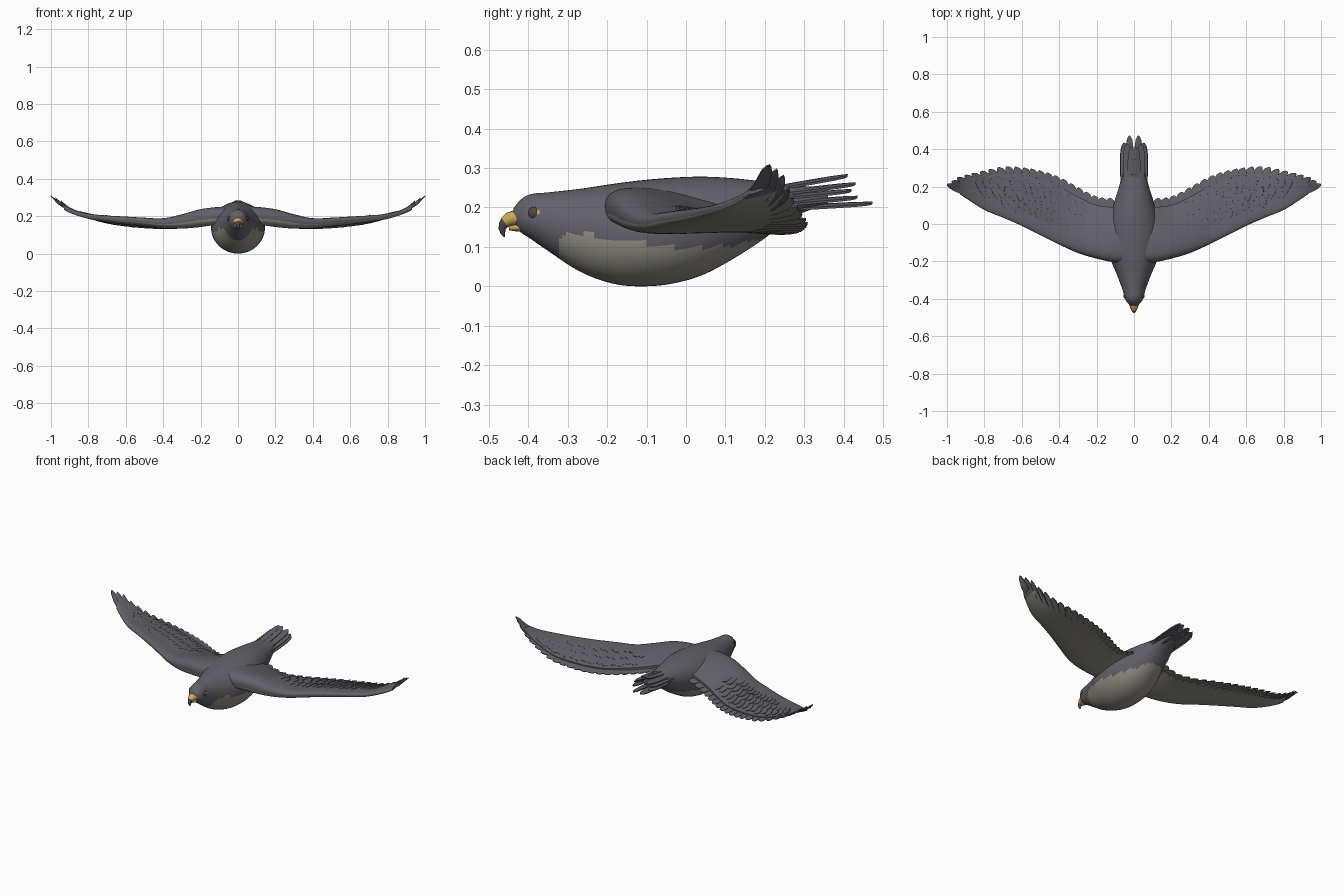
import bpy, bmesh
from math import sin, cos, pi, sqrt
from mathutils import Vector

cube = bpy.data.objects.get("Cube")
if cube:
    bpy.data.objects.remove(cube, do_unlink=True)


def material(name, r, g, b):
    m = bpy.data.materials.new(name)
    m.use_nodes = True
    m.diffuse_color = (r, g, b, 1)
    bsdf = m.node_tree.nodes["Principled BSDF"]
    bsdf.inputs["Base Color"].default_value = (r, g, b, 1)
    bsdf.inputs["Roughness"].default_value = 0.8
    return m


SLATE = material("slate_plumage", 0.125, 0.12, 0.14)
PALE = material("pale_plumage", 0.29, 0.28, 0.24)
YELLOW = material("beak_yellow", 0.6, 0.39, 0.1)
DARK = material("hook_grey", 0.07, 0.068, 0.08)


def curve(table, x):
    """Smooth interpolation of table rows keyed by their first value."""
    x = min(max(x, table[0][0]), table[-1][0])
    i = 0
    while i < len(table) - 2 and x > table[i + 1][0]:
        i += 1
    a, b = table[i], table[i + 1]
    p, n = table[max(i - 1, 0)], table[min(i + 2, len(table) - 1)]
    h = b[0] - a[0]
    t = (x - a[0]) / h
    out = []
    for k in range(1, len(a)):
        ma = (b[k] - p[k]) / (b[0] - p[0]) * h
        mb = (n[k] - a[k]) / (n[0] - a[0]) * h
        d = b[k] - a[k]
        out.append(a[k] + t * (ma + t * (3 * d - 2 * ma - mb + t * (ma + mb - 2 * d))))
    return out


def finish(name, bm, mats, mirror=False, smooth=True):
    mesh = bpy.data.meshes.new(name)
    bm.to_mesh(mesh)
    bm.free()
    for m in mats:
        mesh.materials.append(m)
    obj = bpy.data.objects.new(name, mesh)
    bpy.context.collection.objects.link(obj)
    if smooth:
        bpy.ops.object.select_all(action='DESELECT')
        obj.select_set(True)
        bpy.context.view_layer.objects.active = obj
        bpy.ops.object.shade_smooth_by_angle(angle=0.9)
    if mirror:
        obj.modifiers.new("Mirror", 'MIRROR')
    return obj


def loft(name, rings, mats, rule=None, mirror=False):
    """Skin closed rings, cap both ends, colour faces by rule(centre, normal)."""
    bm = bmesh.new()
    rows = [[bm.verts.new(p) for p in ring] for ring in rings]
    n = len(rows[0])
    for a, b in zip(rows, rows[1:]):
        for i in range(n):
            j = (i + 1) % n
            bm.faces.new((a[i], a[j], b[j], b[i]))
    bm.faces.new(rows[0])
    bm.faces.new(rows[-1])
    bmesh.ops.recalc_face_normals(bm, faces=bm.faces)
    if rule:
        for f in bm.faces:
            f.material_index = int(rule(f.calc_center_median(), f.normal))
    return finish(name, bm, mats, mirror)


# Body and head: y, top, bottom, half width
BODY = [(-0.437, 0.198, 0.16, 0.018), (-0.42, 0.219, 0.138, 0.037),
        (-0.396, 0.233, 0.122, 0.049), (-0.35, 0.238, 0.09, 0.062),
        (-0.27, 0.247, 0.038, 0.092), (-0.19, 0.259, 0.008, 0.125),
        (-0.12, 0.268, 0, 0.141), (-0.04, 0.275, 0.006, 0.143),
        (0.04, 0.278, 0.028, 0.13), (0.12, 0.274, 0.07, 0.105),
        (0.2, 0.265, 0.122, 0.08), (0.26, 0.257, 0.17, 0.065),
        (0.36, 0.25, 0.21, 0.045)]
BELLY = [(-0.33, 0.1), (-0.3, 0.135), (-0.25, 0.13), (-0.15, 0.112),
         (0, 0.1), (0.1, 0.102), (0.2, 0.125)]


def body_ring(y, n=48):
    top, bottom, w = curve(BODY, y)
    mid, h = (top + bottom) / 2, (top - bottom) / 2
    return [Vector((w * cos(2 * pi * i / n), y, mid + h * sin(2 * pi * i / n))) for i in range(n)]


def is_belly(c, normal):
    line = curve(BELLY, c.y)[0] + 0.004 * sin(c.y * 95)
    return -0.32 < c.y < 0.195 and c.z < line


loft("body", [body_ring(-0.437 + 0.797 * i / 90) for i in range(91)], [SLATE, PALE], is_belly)


# Beak: path points of y, z, half width, half height
def beak_part(name, path, mat, n=16):
    rings = []
    for i, (y, z, w, h) in enumerate(path):
        a, b = path[max(i - 1, 0)], path[min(i + 1, len(path) - 1)]
        d = Vector((0, b[0] - a[0], b[1] - a[1])).normalized()
        up = Vector((0, d.z, -d.y))
        rings.append([Vector((w * cos(2 * pi * k / n), y, z)) + up * h * sin(2 * pi * k / n)
                      for k in range(n)])
    loft(name, rings, [mat])


beak_part("upper_beak", [(-0.4, 0.17, 0.034, 0.024), (-0.43, 0.174, 0.027, 0.021),
                         (-0.448, 0.17, 0.02, 0.018), (-0.46, 0.162, 0.014, 0.014)], YELLOW)
beak_part("beak_hook", [(-0.456, 0.165, 0.0145, 0.0145), (-0.463, 0.156, 0.012, 0.012),
                        (-0.466, 0.145, 0.009, 0.009), (-0.464, 0.135, 0.006, 0.006),
                        (-0.46, 0.125, 0.001, 0.001)], DARK)
beak_part("lower_beak", [(-0.405, 0.15, 0.026, 0.012), (-0.43, 0.149, 0.019, 0.01),
                         (-0.449, 0.147, 0.008, 0.005)], YELLOW)


# Eyes with a yellow lid behind each
def ball(name, centre, size, mat):
    bm = bmesh.new()
    bmesh.ops.create_uvsphere(bm, u_segments=20, v_segments=12, radius=1)
    for v in bm.verts:
        v.co = Vector([c + s * p for c, s, p in zip(centre, size, v.co)])
    finish(name, bm, [mat], mirror=True)


ball("eye", (0.045, -0.386, 0.186), (0.011, 0.014, 0.016), DARK)
ball("eye_lid", (0.046, -0.374, 0.185), (0.009, 0.012, 0.012), YELLOW)

# Wings: x, leading y, trailing y, top, bottom, trailing z
WING = [(0, -0.205, 0.135, 0.25, 0.15, 0.2), (0.1, -0.205, 0.138, 0.25, 0.15, 0.19),
        (0.2, -0.185, 0.148, 0.243, 0.142, 0.155), (0.3, -0.155, 0.195, 0.215, 0.135, 0.14),
        (0.4, -0.11, 0.25, 0.192, 0.137, 0.136), (0.5, -0.06, 0.285, 0.196, 0.15, 0.14),
        (0.6, -0.01, 0.302, 0.201, 0.16, 0.15), (0.7, 0.034, 0.307, 0.206, 0.172, 0.165),
        (0.8, 0.075, 0.287, 0.213, 0.186, 0.195), (0.9, 0.138, 0.262, 0.235, 0.216, 0.245),
        (0.95, 0.172, 0.245, 0.262, 0.247, 0.285), (1, 0.205, 0.212, 0.312, 0.306, 0.308)]


def wing_point(x, t, side):
    """Point at span x and chord t; side is 1 above, 0 on the camber, -1 below."""
    lead, trail, top, bottom, z_end = curve(WING, x)
    mid, half = (top + bottom) / 2, (top - bottom) / 2
    bump = 4 * (sqrt(t) - t) * half * (1 if side > 0 else 1 - 0.9 * t)
    z = mid + (z_end - mid) * t + side * (bump + 0.002)
    return Vector((x, lead + (trail - lead) * t, z))


def drape(side, lift=0.0):
    """Height function that lays a feather on the wing."""
    def height(x, y, s):
        lead, trail = curve(WING, x)[:2]
        t = min(max((y - lead) / max(trail - lead, 0.01), 0), 1)
        return wing_point(x, t, side).z + lift * (2 * s - 1)
    return height


def wing_ring(x):
    chord = [0.86 * (i / 16) ** 2 for i in range(17)]
    return [wing_point(x, t, 1) for t in chord] + [wing_point(x, t, -1) for t in chord[:0:-1]]


loft("wing", [wing_ring(0.03 + 0.9 * i / 40) for i in range(41)], [SLATE, PALE],
     lambda c, n: n.z < -0.25 and c.x < 0.9, mirror=True)

# Feathers: tapered blades, thickened, dark above and pale or dark below
BLADE = [(0, 0.6), (0.25, 0.9), (0.5, 1), (0.7, 1), (0.85, 0.9), (0.94, 0.65), (0.985, 0.3), (1, 0.06)]


def feather(bm, base, tip, width, height, tilt=0.003):
    base, tip = Vector(base), Vector(tip)
    d = (tip - base).normalized()
    side = Vector((d.y, -d.x))
    rows = []
    for s, w in BLADE:
        row = []
        for k in (-1, 0, 1):
            p = base.lerp(tip, s) + side * (k * w * width)
            z = height(p.x, p.y, s) + tilt * k * w + (0.002 if k == 0 else 0)
            row.append(bm.verts.new((p.x, p.y, z)))
        rows.append(row)
    for a, b in zip(rows, rows[1:]):
        for k in (0, 1):
            bm.faces.new((a[k], a[k + 1], b[k + 1], b[k]))


def feather_group(name, bm, under, mirror=True, thick=0.004):
    bm.normal_update()
    bmesh.ops.reverse_faces(bm, faces=[f for f in bm.faces if f.normal.z < 0])
    obj = finish(name, bm, [SLATE, under], smooth=False)
    solid = obj.modifiers.new("Thickness", 'SOLIDIFY')
    solid.thickness = thick
    solid.offset = -1
    solid.material_offset = 1
    if mirror:
        obj.modifiers.new("Mirror", 'MIRROR')


# Flight feathers along the trailing edge, fanning out toward the tip
def flight_group(name, tips, under):
    bm = bmesh.new()
    for x in tips:
        bx = x - 0.01 - 0.31 * max(0, (x - 0.15) / 0.85) ** 1.5
        base = wing_point(bx, 0.42 - 0.2 * x, 0).xy
        tip = wing_point(x, 1, 0).xy
        feather(bm, base, tip, 0.03 - 0.008 * max(0, x - 0.6) / 0.4, drape(0))
    feather_group(name, bm, under)


flight_group("secondary_feathers", [0.13 + 0.042 * i for i in range(11)], PALE)
flight_group("primary_feathers", [0.59 + 0.046 * i for i in range(7)], PALE)
flight_group("wingtip_feathers", [0.905, 0.945, 0.975, 1], SLATE)

# Covert rows lying on top of the wing
for row, (t_tip, length, first, last, count) in enumerate(
        [(0.8, 0.13, 0.28, 0.84, 16), (0.6, 0.11, 0.28, 0.82, 17), (0.42, 0.08, 0.36, 0.7, 12)]):
    bm = bmesh.new()
    for i in range(count):
        x = first + (last - first) * i / (count - 1)
        tip = wing_point(x, t_tip - 0.03 * (i % 2), 1).xy
        lean = max(0, x - 0.25) * 1.3
        base = tip - Vector((lean, 1)).normalized() * length
        feather(bm, base, tip, 0.021, drape(1, 0.004), 0.002)
    feather_group("covert_row_%d" % (row + 1), bm, SLATE)

# Tail: stacked blades of tip x, tip y, base z, tip z, half width
bm = bmesh.new()
for x, y, z0, z1, w in [(0.024, 0.473, 0.195, 0.213, 0.021), (0.052, 0.435, 0.205, 0.228, 0.023),
                        (0.052, 0.42, 0.22, 0.245, 0.021), (0.036, 0.43, 0.23, 0.262, 0.022),
                        (0.012, 0.41, 0.24, 0.283, 0.022)]:
    for s in (-1, 1):
        feather(bm, (s * x, 0.16), (s * x, y), w,
                lambda px, py, f, a=z0, b=z1: a + (b - a) * f, -0.004 * s)
feather_group("tail_feathers", bm, SLATE, mirror=False, thick=0.006)
